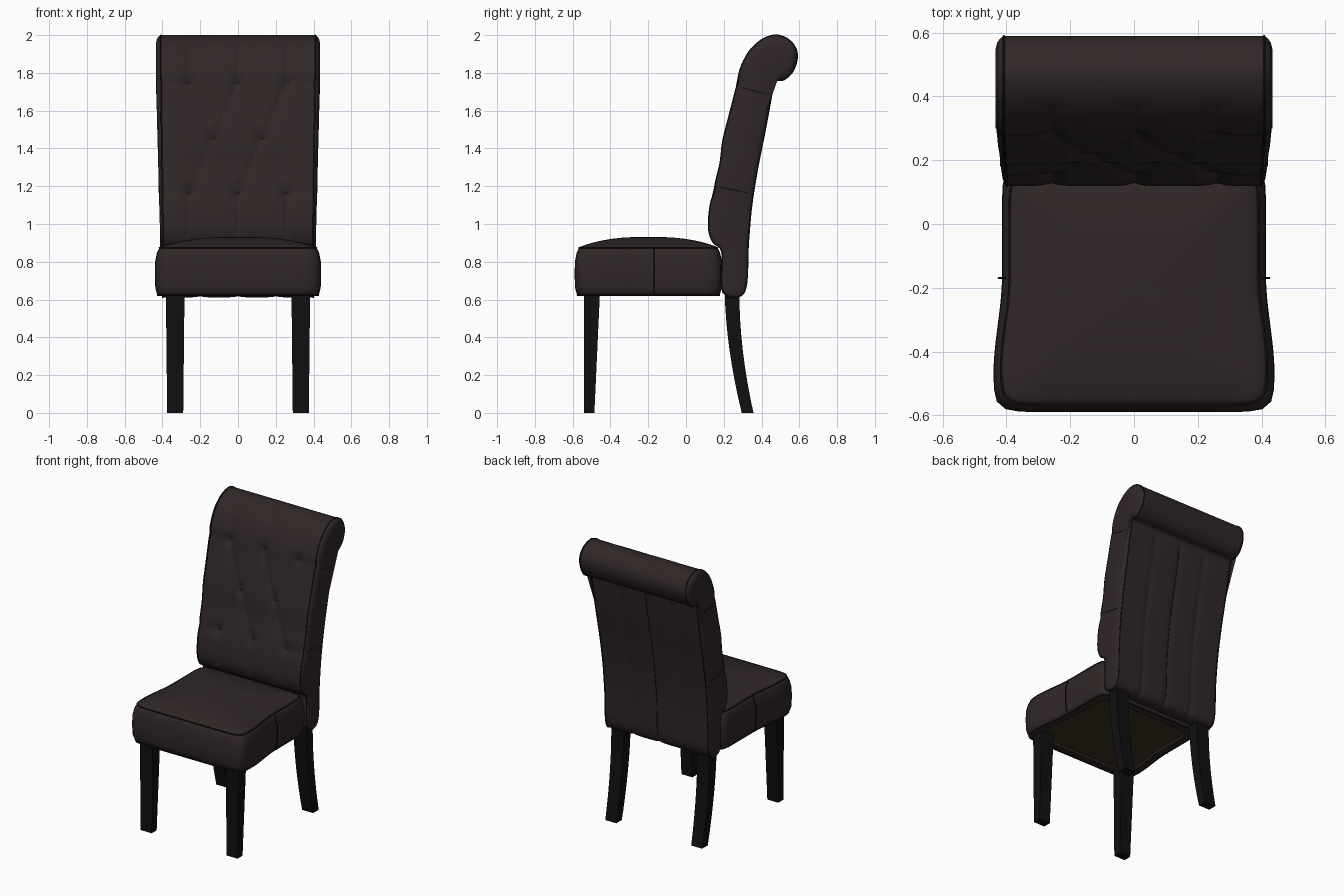
import bpy, bmesh, math
from mathutils import Vector

cube = bpy.data.objects.get("Cube")
if cube:
    bpy.data.objects.remove(cube, do_unlink=True)


def material(name, r, g, b):
    m = bpy.data.materials.new(name)
    m.use_nodes = True
    m.diffuse_color = (r, g, b, 1)
    bsdf = next(n for n in m.node_tree.nodes if n.type == 'BSDF_PRINCIPLED')
    bsdf.inputs["Base Color"].default_value = (r, g, b, 1)
    bsdf.inputs["Roughness"].default_value = 0.6
    return m


LEATHER = material("dark brown leather", 0.03, 0.02, 0.02)
SEAM = material("dark seam", 0.009, 0.006, 0.006)
WOOD = material("black wood", 0.005, 0.005, 0.005)
LINING = material("olive lining", 0.045, 0.034, 0.017)


def loft(name, rings, mat, angle=40):
    """Skin a list of closed rings and cap both ends."""
    bm = bmesh.new()
    loops = [[bm.verts.new(p) for p in ring] for ring in rings]
    n = len(loops[0])
    for a, b in zip(loops, loops[1:]):
        for i in range(n):
            j = (i + 1) % n
            bm.faces.new((a[i], a[j], b[j], b[i]))
    bm.faces.new(loops[0])
    bm.faces.new(loops[-1])
    bmesh.ops.recalc_face_normals(bm, faces=bm.faces)
    mesh = bpy.data.meshes.new(name)
    bm.to_mesh(mesh)
    bm.free()
    mesh.materials.append(mat)
    ob = bpy.data.objects.new(name, mesh)
    bpy.context.collection.objects.link(ob)
    bpy.ops.object.select_all(action='DESELECT')
    ob.select_set(True)
    bpy.context.view_layer.objects.active = ob
    bpy.ops.object.shade_smooth_by_angle(angle=math.radians(angle))
    return ob


def piping(name, points, closed=True, radius=0.004):
    cu = bpy.data.curves.new(name, 'CURVE')
    cu.dimensions = '3D'
    cu.bevel_depth = radius
    cu.bevel_resolution = 1
    sp = cu.splines.new('POLY')
    sp.points.add(len(points) - 1)
    for q, p in zip(sp.points, points):
        q.co = (*p, 1)
    sp.use_cyclic_u = closed
    cu.materials.append(SEAM)
    bpy.context.collection.objects.link(bpy.data.objects.new(name, cu))


def smooth_loop(pts, steps):
    """Closed Catmull-Rom curve through 2D points."""
    out = []
    n = len(pts)
    for i in range(n):
        a, b, c, d = (Vector(pts[(i + k) % n]) for k in (-1, 0, 1, 2))
        for s in range(steps):
            t = s / steps
            out.append(0.5 * (2 * b + (c - a) * t + (2 * a - 5 * b + 4 * c - d) * t * t
                              + (3 * b - a - 3 * c + d) * t ** 3))
    return out


# Backrest: side profile (y, z) up the front, around the roll, down the back
FRONT = [(.195, .64), (.19, .85), (.145, .90), (.12, .97), (.125, 1.08), (.15, 1.2),
         (.18, 1.32), (.195, 1.44), (.225, 1.56), (.255, 1.68), (.28, 1.8), (.325, 1.9),
         (.38, 1.96), (.43, 1.99)]
REAR = [(.485, 2), (.545, 1.975), (.583, 1.925), (.587, 1.865), (.56, 1.80), (.515, 1.762),
        (.468, 1.755), (.455, 1.69), (.42, 1.5), (.38, 1.3), (.348, 1.1), (.33, .9), (.31, .64)]
STEPS = 5
profile = smooth_loop(FRONT + REAR, STEPS)
n_front = len(FRONT) * STEPS
N = len(profile)
inward = []
for i in range(N):
    t = (profile[(i + 1) % N] - profile[i - 1]).normalized()
    inward.append(Vector((t.y, -t.x)))

# Tufting layout: three buttons, two, three, joined by diagonal folds
HIGH, MID, LOW = 1.75, 1.46, 1.17
buttons = [(x, z) for z in (HIGH, LOW) for x in (-.26, 0, .26)] + [(-.13, MID), (.13, MID)]
folds = []
for s in (-1, 1):
    for z in (HIGH, LOW):
        folds += [((s * .13, MID), (x, z)) for x in (0, s * .26)]
        folds.append(((s * .26, z), (s * .42, z)))
for x in (-.26, 0, .26):
    folds += [((x, HIGH), (x, 1.93)), ((x, LOW), (x, .95))]
folds = [(Vector(a), Vector(b)) for a, b in folds]


def tuft(x, z):
    p = Vector((x, z))
    d = min((p - a - (b - a) * max(0, min(1, (p - a).dot(b - a) / (b - a).length_squared))).length
            for a, b in folds)
    k = min((p - Vector(b)).length for b in buttons)
    return .011 * math.exp(-d / .022) + .02 * math.exp(-(k / .035) ** 2)


def rise(z):
    return max(0, min(1, (z - .9) / .9))


def back_point(i, u, inset=0, bulge=0):
    p = profile[i]
    x = u * (.398 + .01 * rise(p.y))
    depth = inset
    if i < n_front and p.y > .88:
        depth += tuft(x, p.y)
    elif i >= n_front and p.y < 1.72:
        depth += .007 * math.exp(-min(abs(x), abs(abs(x) - .2)) / .02)
    q = p + inward[i] * depth
    side = math.copysign(bulge * (.5 + .5 * rise(p.y)), u)
    return Vector((x + side, q.x, q.y))


COLS = 84
sections = [(-1, .045, .027), (-1, .02, .021), (-1, .006, .011)]
sections += [(-1 + 2 * c / COLS, 0, 0) for c in range(COLS + 1)]
sections += [(1, i, b) for _, i, b in reversed(sections[:3])]
loft("backrest", [[back_point(i, *s) for i in range(N)] for s in sections], LEATHER, 60)
for side, u in (("right", -1), ("left", 1)):
    piping("backrest_piping_" + side, [back_point(i, u) for i in range(N)])
    # Cross seams on the side panels
    for label, z, y0, y1 in (("upper", 1.70, .30, .42), ("lower", 1.175, .18, .33)):
        x = u * (.398 + .01 * rise(z) + .027 * (.5 + .5 * rise(z)))
        piping(f"backrest_{label}_seam_{side}", [(x, y0, z + .02), (x, y1, z - .01)], False, .002)
# Seam down the middle of the rear
piping("rear_centre_seam", [back_point(i, 0) for i in range(n_front + 7 * STEPS, N - STEPS)],
       False, .003)

# Buttons
for k, (x, z) in enumerate(buttons):
    i = min(range(n_front), key=lambda j: abs(profile[j].y - z))
    bpy.ops.mesh.primitive_uv_sphere_add(segments=12, ring_count=8, radius=.011,
                                         location=back_point(i, x / (.398 + .01 * rise(z))))
    ob = bpy.context.object
    ob.name = f"button_{k + 1}"
    ob.scale.y = .6
    ob.data.materials.append(LEATHER)
    bpy.ops.object.shade_smooth()

# Seat cushion: rounded outline, wider towards the front
Y0, Y1 = -.59, .192


def seat_ring(z, inset=0, scale=1, crown=0):
    yc, hy = (Y0 + Y1) / 2, (Y1 - Y0) / 2 - inset
    out = []
    for k in range(96):
        a = 2 * math.pi * (k + .5) / 96
        c, s = math.cos(a), math.sin(a)
        m = (abs(c) ** 14 + abs(s) ** 14) ** (-1 / 14)
        u, v = c * m, s * m
        front = max(0, min(1, (.1 - v) / .8))
        hx = .414 + .027 * front * front * (3 - 2 * front) - inset
        out.append((scale * u * hx, yc + scale * v * hy, z + crown))
    return out


rings = [seat_ring(.645, .07), seat_ring(.622, .065), seat_ring(.62, .025), seat_ring(.628, .012),
         seat_ring(.66, .003), seat_ring(.73, 0), seat_ring(.80, .002), seat_ring(.85, .012),
         seat_ring(.874, .024), seat_ring(.882, .036)]
for s in (.96, .9, .82, .7, .55, .38, .2, .05):
    rings.append(seat_ring(.882, .036, s, .05 * (1 - s ** 2.6)))
loft("seat_cushion", rings, LEATHER, 60)
piping("seat_top_piping", seat_ring(.874, .024))
piping("seat_bottom_piping", seat_ring(.623, .015))
for side, u in (("right", -1), ("left", 1)):
    piping("seat_side_seam_" + side,
           [(u * (.425 - i), -.17, z) for z, i in ((.63, .009), (.72, 0), (.80, .002), (.87, .022))],
           False, .003)
loft("seat_lining", [seat_ring(.636, .068), seat_ring(.644, .068)], LINING)


# Legs: square sections (z, y front, y rear, x inner, x outer)
def leg(name, u, levels):
    loft(name, [[(u * a, y0, z), (u * b, y0, z), (u * b, y1, z), (u * a, y1, z)]
                for z, y0, y1, a, b in levels], WOOD, 30)


for side, u in (("right", -1), ("left", 1)):
    leg("front_leg_" + side, u, [(0, -.54, -.485, .29, .375), (.65, -.54, -.455, .283, .382)])
    sweep = []
    for k in range(9):
        t = k / 8
        y = .205 + .09 * (1 - t) ** 1.8
        sweep.append((.66 * t, y, y + .062 + .016 * t, .29 - .006 * t, .375 + .006 * t))
    leg("rear_leg_" + side, u, sweep)
